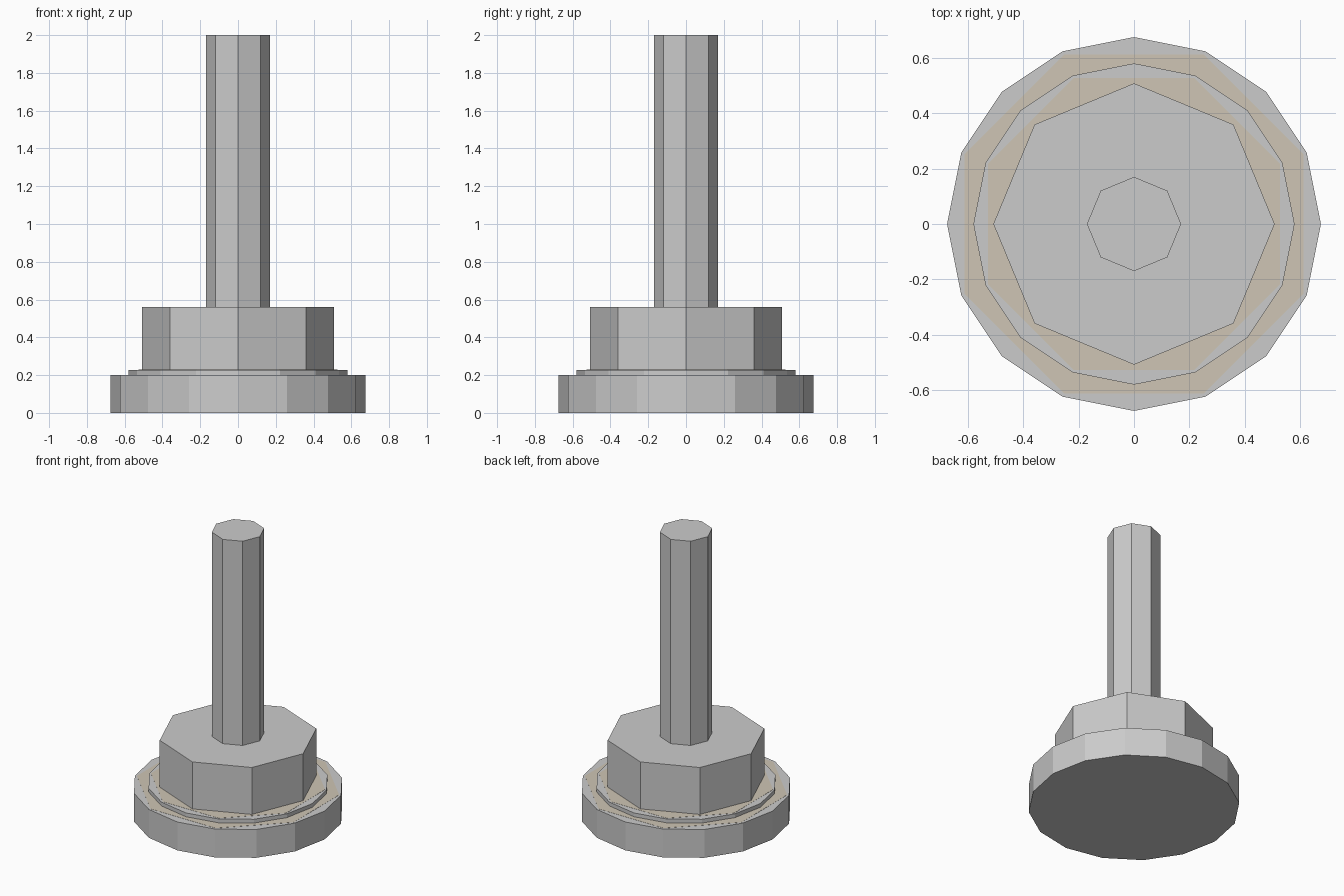
import bpy
from math import pi

if "Cube" in bpy.data.objects:
    bpy.data.objects.remove(bpy.data.objects["Cube"])


def prism(name, sides, radius, z0, z1, turn=0.0):
    """Upright prism with its first corner on an axis, plus an optional turn."""
    bpy.ops.mesh.primitive_cylinder_add(
        vertices=sides, radius=radius, depth=z1 - z0,
        location=(0, 0, (z0 + z1) / 2), rotation=(0, 0, turn))
    obj = bpy.context.object
    obj.name = name
    return obj


# Stepped round foot
prism("base_disc", 16, 0.675, 0.0, 0.2)
prism("base_step", 16, 0.58, 0.2, 0.228)

# Octagonal hub and tall shaft
prism("hub", 8, 0.508, 0.228, 0.56)
prism("shaft", 8, 0.17, 0.56, 2.0)

# Brownish flat inlays lying on the two steps, turned half a side
tan = bpy.data.materials.new("tan_inlay")
tan.diffuse_color = (0.62, 0.56, 0.46, 1)
tan.use_nodes = True
tan.node_tree.nodes["Principled BSDF"].inputs["Base Color"].default_value = tan.diffuse_color
for name, radius, z in (("lower_inlay", 0.662, 0.2), ("upper_inlay", 0.57, 0.228)):
    inlay = prism(name, 8, radius, z - 0.01, z + 0.001, pi / 8)
    inlay.data.materials.append(tan)
